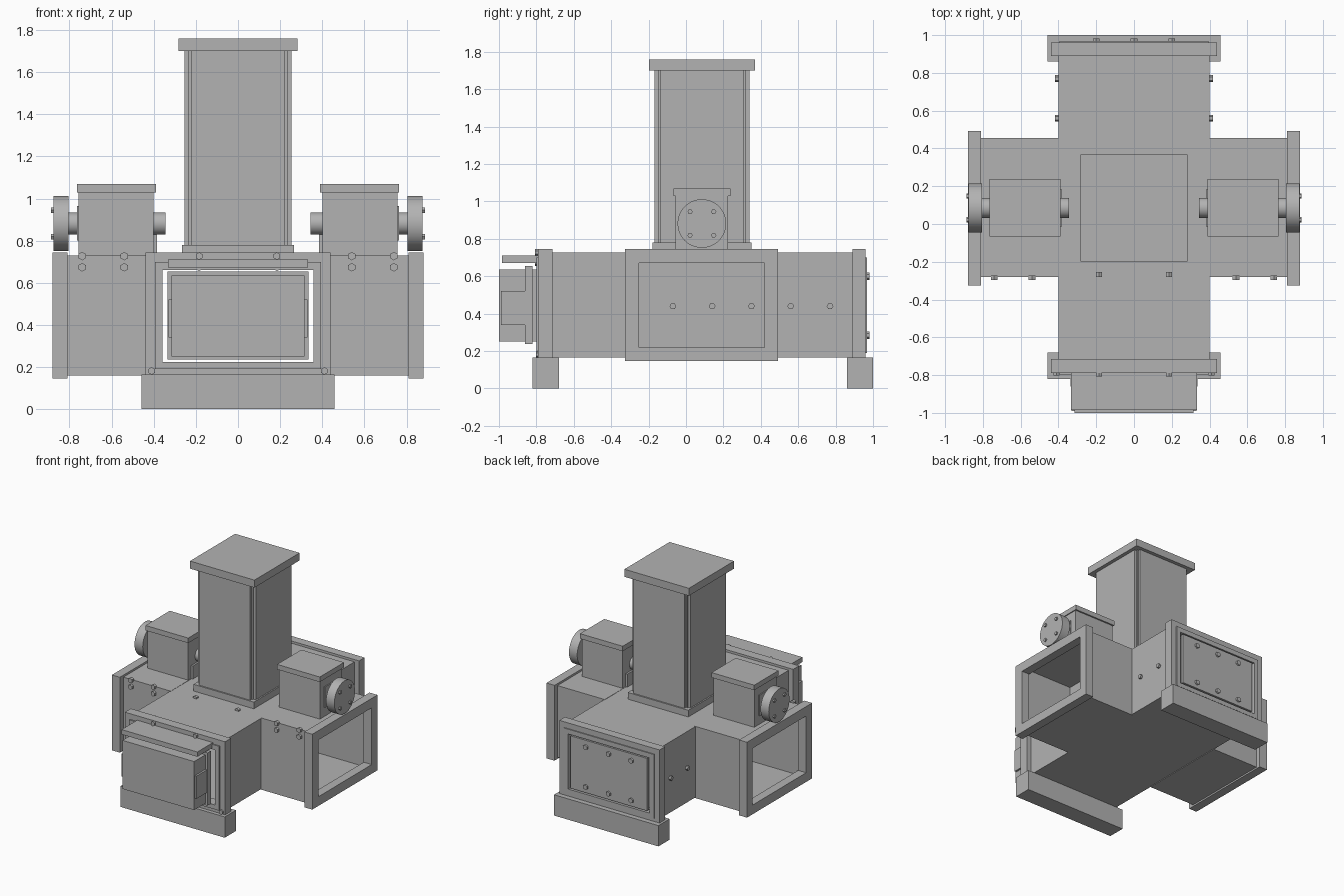
import bpy, bmesh, math
from mathutils import Matrix, Vector

cube = bpy.data.objects.get("Cube")
if cube:
    bpy.data.objects.remove(cube, do_unlink=True)

grey = bpy.data.materials.new("plain grey")
grey.use_nodes = True
COLOR = (0.45, 0.45, 0.45, 1)
grey.diffuse_color = COLOR
grey.node_tree.nodes["Principled BSDF"].inputs["Base Color"].default_value = COLOR

CY = 0.085  # centre line of the tower and the side ducts


def finish(name, bm, smooth=False):
    mesh = bpy.data.meshes.new(name)
    bm.to_mesh(mesh)
    bm.free()
    mesh.materials.append(grey)
    ob = bpy.data.objects.new(name, mesh)
    bpy.context.collection.objects.link(ob)
    if smooth:
        bpy.ops.object.select_all(action='DESELECT')
        ob.select_set(True)
        bpy.context.view_layer.objects.active = ob
        bpy.ops.object.shade_smooth_by_angle(angle=math.radians(35))
    return ob


def add_box(bm, x, y, z):
    lo, hi = Vector((x[0], y[0], z[0])), Vector((x[1], y[1], z[1]))
    m = Matrix.Translation((lo + hi) / 2) @ Matrix.Diagonal((*(hi - lo), 1))
    bmesh.ops.create_cube(bm, size=1, matrix=m)


def box(name, x, y, z):
    bm = bmesh.new()
    add_box(bm, x, y, z)
    return finish(name, bm)


def tube(name, axis, span, outer, inner):
    """Rectangular tube; outer and inner are (u0, u1, z0, z1)."""
    bm = bmesh.new()
    rings = []
    for t in span:
        for u0, u1, z0, z1 in (outer, inner):
            ring = []
            for u, z in ((u0, z0), (u1, z0), (u1, z1), (u0, z1)):
                ring.append(bm.verts.new((t, u, z) if axis == 'X' else (u, t, z)))
            rings.append(ring)
    a, b, c, d = rings
    for p, q in ((a, b), (b, d), (d, c), (c, a)):
        for i in range(4):
            j = (i + 1) % 4
            bm.faces.new((p[i], p[j], q[j], q[i]))
    bmesh.ops.recalc_face_normals(bm, faces=bm.faces)
    return finish(name, bm)


def cylinders(name, axis, centers, radius, depth, sides=6):
    bm = bmesh.new()
    rot = {'X': Matrix.Rotation(math.pi / 2, 4, 'Y'),
           'Y': Matrix.Rotation(math.pi / 2, 4, 'X')}[axis]
    for c in centers:
        bmesh.ops.create_cone(bm, cap_ends=True, segments=sides, radius1=radius,
                              radius2=radius, depth=depth,
                              matrix=Matrix.Translation(c) @ rot)
    return finish(name, bm, sides > 8)


# Main duct running front to back, with end flanges and feet
tube("main_duct", 'Y', (-0.79, 0.96), (-0.40, 0.40, 0.165, 0.727),
     (-0.385, 0.385, 0.18, 0.712))
MOUTH = (-0.358, 0.358, 0.225, 0.662)
for name, y0, y1, lip in (("front", -0.79, -0.715, (-0.80, -0.79)),
                          ("back", 0.89, 0.96, (0.96, 0.968))):
    tube(name + "_flange", 'Y', (y0, y1), (-0.44, 0.44, 0.16, 0.745), MOUTH)
    tube(name + "_flange_lip", 'Y', lip, (-0.395, 0.395, 0.19, 0.70), MOUTH)
box("front_foot", (-0.458, 0.458), (-0.82, -0.68), (0, 0.165))
box("back_foot", (-0.458, 0.458), (0.86, 1.0), (0, 0.165))

# Back access plate with its bolts
box("back_plate", (-0.335, 0.335), (0.945, 0.968), (0.237, 0.653))
cylinders("back_plate_bolts", 'Y',
          [(x, 0.971, z) for x in (-0.2, 0, 0.2) for z in (0.285, 0.6)], 0.02, 0.02)

# Front unit: box, mounting rim, side grips and shelf above
box("front_box", (-0.315, 0.315), (-1.0, -0.80), (0.25, 0.635))
box("front_box_rim", (-0.335, 0.335), (-0.86, -0.82), (0.237, 0.655))
box("front_shelf", (-0.333, 0.333), (-0.985, -0.79), (0.672, 0.71))
for s, side in ((1, "left"), (-1, "right")):
    box(side + "_grip", sorted((s * 0.31, s * 0.33)), (-0.99, -0.86), (0.34, 0.52))
cylinders("front_flange_bolts", 'Y',
          [(x, -0.797, z) for x in (-0.185, 0.185) for z in (0.674, 0.727)]
          + [(x, -0.793, 0.182) for x in (-0.41, 0.41)], 0.018, 0.02)
cylinders("top_bolts", 'Y', [(x, -0.267, 0.727) for x in (-0.185, 0.185)], 0.019, 0.025)

# Both sides: open duct, flange, gearbox and coupling
for s, side in ((1, "left"), (-1, "right")):
    def sx(a, b):
        return sorted((s * a, s * b))
    tube(side + "_duct", 'X', sx(0.395, 0.86), (-0.28, 0.455, 0.16, 0.729),
         (-0.265, 0.44, 0.175, 0.714))
    tube(side + "_flange", 'X', sx(0.81, 0.88), (-0.325, 0.492, 0.147, 0.745),
         (-0.25, 0.42, 0.22, 0.67))
    cylinders(side + "_wall_bolts", 'X',
              [(s * 0.406, -0.07 + i * 0.21, 0.44) for i in range(5)], 0.018, 0.022)
    cylinders(side + "_duct_bolts", 'Y',
              [(s * x, -0.285, z) for x in (0.54, 0.74) for z in (0.674, 0.727)],
              0.02, 0.025)
    box(side + "_gearbox", sx(0.40, 0.757), (CY - 0.14, CY + 0.14), (0.72, 1.03))
    box(side + "_gearbox_lid", sx(0.39, 0.765), (CY - 0.152, CY + 0.152), (1.03, 1.07))
    box(side + "_inner_pad", sx(0.385, 0.40), (CY - 0.10, CY + 0.10), (0.72, 0.83))
    box(side + "_outer_pad", sx(0.757, 0.765), (CY - 0.085, CY + 0.085), (0.80, 0.965))
    cylinders(side + "_shaft", 'X', [(s * 0.58, CY, 0.882)], 0.053, 0.47, 32)
    cylinders(side + "_coupling", 'X', [(s * 0.841, CY, 0.882)], 0.13, 0.072, 48)
    cylinders(side + "_coupling_bolts", 'X',
              [(s * 0.88, CY + a, 0.882 + b) for a in (-0.063, 0.063)
               for b in (-0.063, 0.063)], 0.014, 0.016)

# Tower: collar, core with four raised panels, cap
box("tower_collar", (-0.265, 0.265), (CY - 0.265, CY + 0.265), (0.72, 0.78))
box("tower_core", (-0.235, 0.235), (CY - 0.235, CY + 0.235), (0.75, 1.71))
bm = bmesh.new()
add_box(bm, (-0.224, 0.224), (CY - 0.254, CY + 0.254), (0.77, 1.71))
add_box(bm, (-0.254, 0.254), (CY - 0.224, CY + 0.224), (0.77, 1.71))
finish("tower_panels", bm)
box("tower_cap", (-0.283, 0.283), (CY - 0.283, CY + 0.283), (1.70, 1.76))
